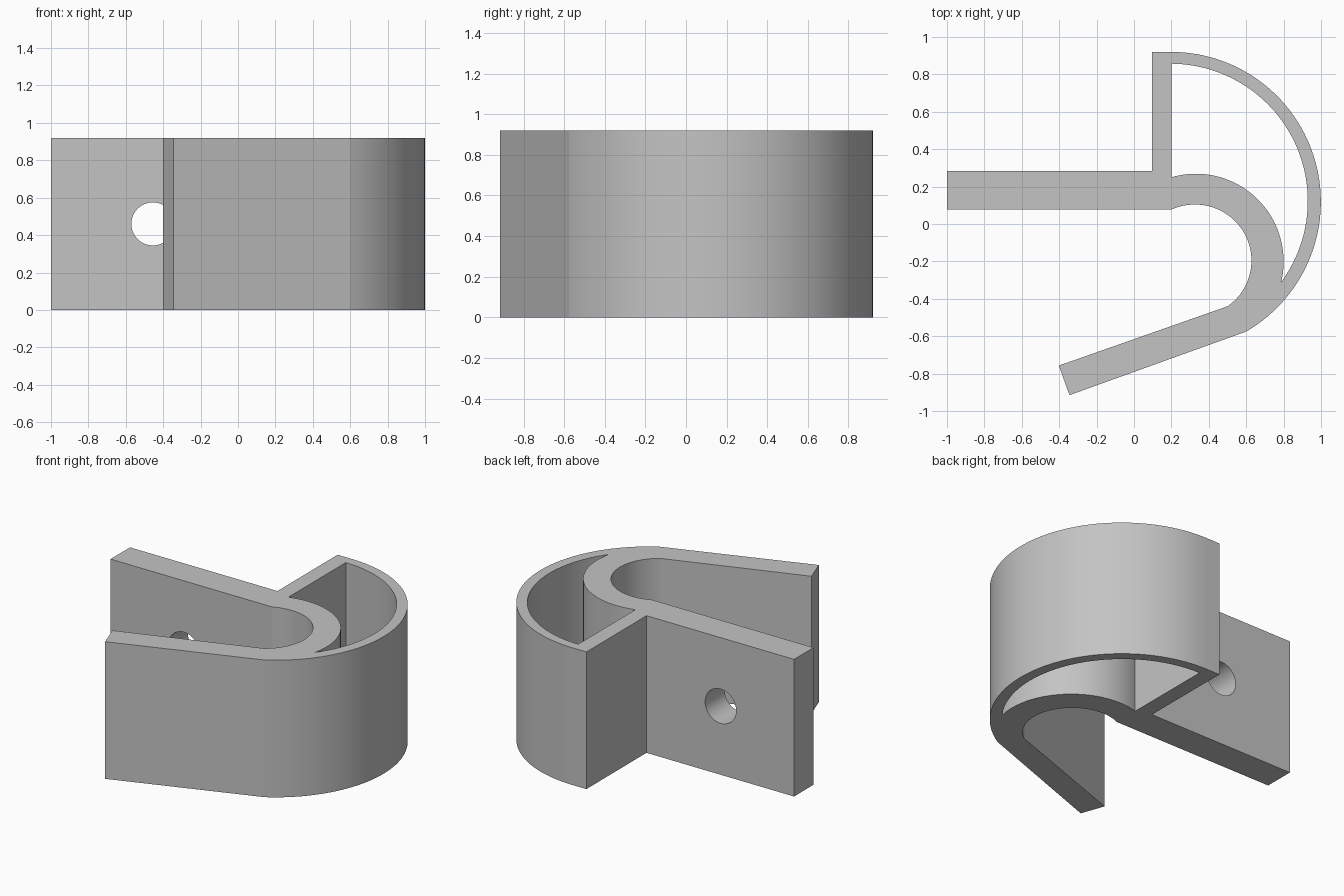
import bpy
import bmesh
from math import sin, cos, atan2, hypot, pi, radians

HEIGHT = 0.92

default = bpy.data.objects.get("Cube")
if default:
    bpy.data.objects.remove(default, do_unlink=True)

grey = bpy.data.materials.new("plain grey")
grey.use_nodes = True
colour = (0.55, 0.55, 0.55, 1)
grey.diffuse_color = colour
grey.node_tree.nodes["Principled BSDF"].inputs["Base Color"].default_value = colour


def arc(centre, start, end, steps, clockwise=True):
    """Points from start to end around centre, blending the two end radii."""
    (cx, cy), (sx, sy), (ex, ey) = centre, start, end
    a, b = atan2(sy - cy, sx - cx), atan2(ey - cy, ex - cx)
    if clockwise and b > a:
        b -= 2 * pi
    if not clockwise and b < a:
        b += 2 * pi
    ra, rb = hypot(sx - cx, sy - cy), hypot(ex - cx, ey - cy)
    points = []
    for i in range(steps + 1):
        t = i / steps
        r, ang = ra + (rb - ra) * t, a + (b - a) * t
        points.append((cx + r * cos(ang), cy + r * sin(ang)))
    return points


shell_centre, hook_centre = (0.197, 0.12), (0.33, -0.2)

# Outer outline: stop wall, round shell, lower arm, hook throat, mounting plate
outline = [(0.095, 0.92)]
outline += arc(shell_centre, (0.197, 0.92), (0.6, -0.575), 60)
outline += [(-0.345, -0.915), (-0.402, -0.757)]
outline += arc(hook_centre, (0.5, -0.44), (0.2, 0.077), 48, clockwise=False)
outline += [(-1, 0.077), (-1, 0.283), (0.095, 0.283)]

# Crescent pocket between the shell and the hook
pocket = arc((0.197, 0.12), (0.2, 0.857), (0.787, -0.31), 54)
pocket += arc(hook_centre, (0.787, -0.31), (0.2, 0.25), 44, clockwise=False)[1:]

# Extruded clip body
bm = bmesh.new()
edges = []
for loop in (outline, pocket):
    verts = [bm.verts.new((x, y, 0)) for x, y in loop]
    edges += [bm.edges.new((v, verts[i - 1])) for i, v in enumerate(verts)]
bmesh.ops.triangle_fill(bm, edges=edges, use_beauty=True)
extruded = bmesh.ops.extrude_face_region(bm, geom=bm.faces[:], use_keep_orig=True)
top = [g for g in extruded["geom"] if isinstance(g, bmesh.types.BMVert)]
bmesh.ops.translate(bm, verts=top, vec=(0, 0, HEIGHT))
bmesh.ops.recalc_face_normals(bm, faces=bm.faces[:])
mesh = bpy.data.meshes.new("clip_body")
bm.to_mesh(mesh)
bm.free()
mesh.materials.append(grey)
body = bpy.data.objects.new("clip_body", mesh)
bpy.context.collection.objects.link(body)

# Screw hole through the mounting plate
bpy.ops.mesh.primitive_cylinder_add(vertices=64, radius=0.115, depth=0.4,
                                    location=(-0.455, 0.18, HEIGHT / 2),
                                    rotation=(pi / 2, 0, 0))
cutter = bpy.context.object
cutter.name = "screw_hole_cutter"
cutter.hide_render = True
cutter.data.materials.append(grey)
hole = body.modifiers.new("screw_hole", "BOOLEAN")
hole.operation = "DIFFERENCE"
hole.solver = "EXACT"
hole.object = cutter

bpy.ops.object.select_all(action="DESELECT")
body.select_set(True)
bpy.context.view_layer.objects.active = body
bpy.ops.object.modifier_apply(modifier=hole.name)
bpy.data.objects.remove(cutter, do_unlink=True)
bpy.ops.object.shade_smooth_by_angle(angle=radians(7))
